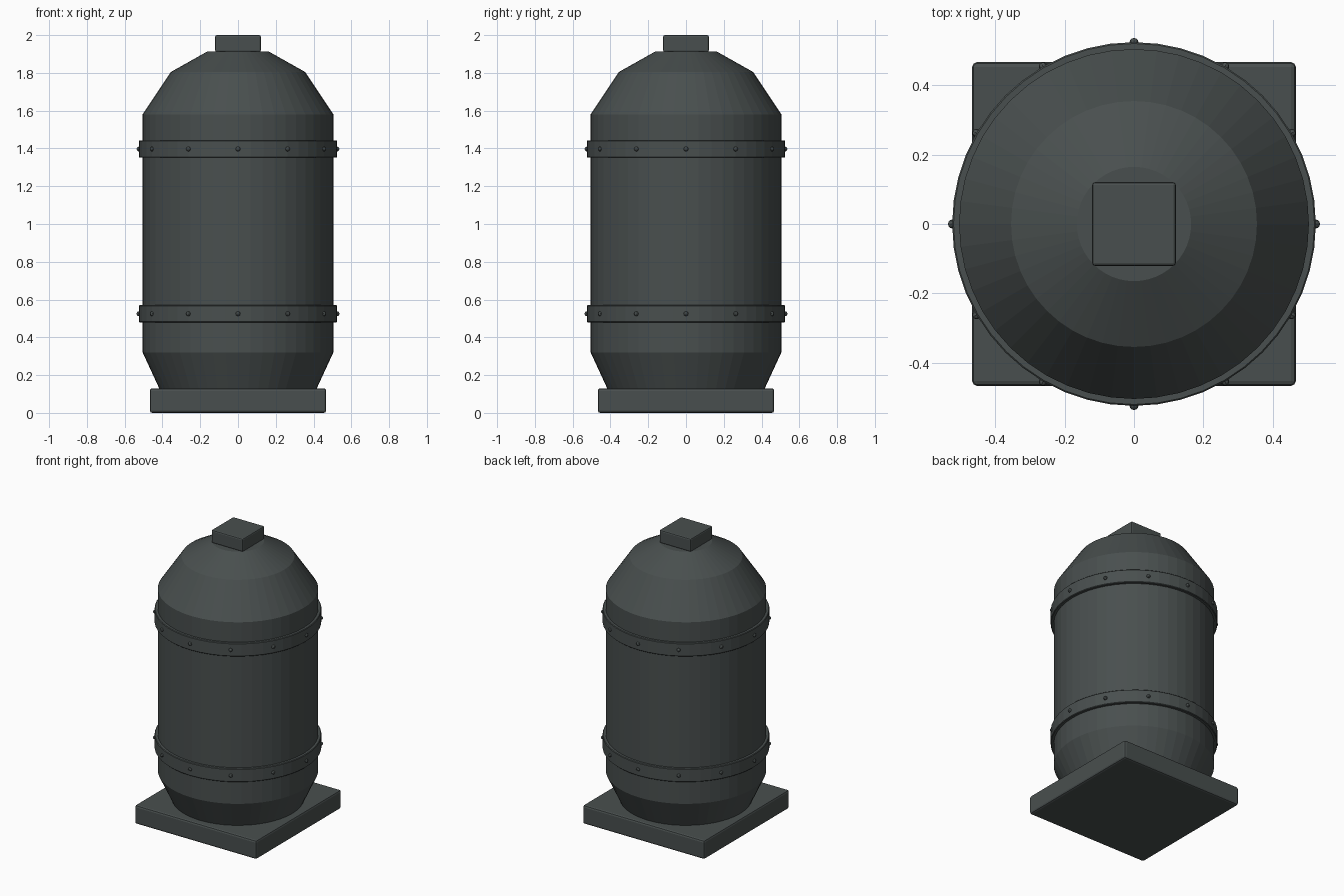
import bpy, bmesh, math
from mathutils import Vector, Matrix

if "Cube" in bpy.data.objects:
    bpy.data.objects.remove(bpy.data.objects["Cube"])

SIDES = 48
metal = bpy.data.materials.new("dark_grey_metal")
metal.diffuse_color = (0.066, 0.078, 0.077, 1)
metal.use_nodes = True
metal.node_tree.nodes["Principled BSDF"].inputs["Base Color"].default_value = metal.diffuse_color


def finish(name, bm):
    bmesh.ops.recalc_face_normals(bm, faces=bm.faces)
    mesh = bpy.data.meshes.new(name)
    bm.to_mesh(mesh)
    bm.free()
    mesh.materials.append(metal)
    obj = bpy.data.objects.new(name, mesh)
    bpy.context.collection.objects.link(obj)
    return obj


def lathe(name, profile, closed=False):
    """Revolve (radius, z) points; open profiles get end caps."""
    bm = bmesh.new()
    rings = []
    for r, z in profile:
        rings.append([bm.verts.new((r * math.cos(a), r * math.sin(a), z))
                      for a in (2 * math.pi * i / SIDES for i in range(SIDES))])
    pairs = list(zip(rings, rings[1:]))
    if closed:
        pairs.append((rings[-1], rings[0]))
    else:
        bm.faces.new(rings[0])
        bm.faces.new(rings[-1])
    for lo, hi in pairs:
        for i in range(SIDES):
            j = (i + 1) % SIDES
            bm.faces.new((lo[i], lo[j], hi[j], hi[i]))
    return finish(name, bm)


def block(name, half, z0, z1, bevel):
    bm = bmesh.new()
    m = Matrix.Translation((0, 0, (z0 + z1) / 2)) @ Matrix.Diagonal((2 * half, 2 * half, z1 - z0, 1))
    bmesh.ops.create_cube(bm, size=1, matrix=m)
    obj = finish(name, bm)
    mod = obj.modifiers.new("rounded_edges", "BEVEL")
    mod.width = bevel
    mod.segments = 2
    return obj


def rivets(name, radius, z, count=12):
    bm = bmesh.new()
    for i in range(count):
        a = 2 * math.pi * i / count
        pos = Vector((radius * math.cos(a), radius * math.sin(a), z))
        m = Matrix.Translation(pos) @ Matrix.Rotation(a, 4, 'Z') @ Matrix.Rotation(math.pi / 2, 4, 'Y')
        bmesh.ops.create_uvsphere(bm, u_segments=8, v_segments=6, radius=0.013, matrix=m)
    return finish(name, bm)


# square foot and top cap
block("base_plate", 0.467, 0.0, 0.13, 0.013)
block("top_cap", 0.121, 1.91, 2.0, 0.009)

# tank body with tapered foot and two-step dome
lathe("tank_body", [(0.415, 0.125), (0.505, 0.32), (0.505, 1.58),
                    (0.355, 1.805), (0.165, 1.912)])

# riveted hoops
for label, z in (("lower", 0.525), ("upper", 1.397)):
    h, r, c = 0.046, 0.525, 0.004
    lathe(label + "_band", [(0.495, z - h), (r - c, z - h), (r, z - h + c),
                            (r, z + h - c), (r - c, z + h), (0.495, z + h)], closed=True)
    rivets(label + "_rivets", 0.524, z)
